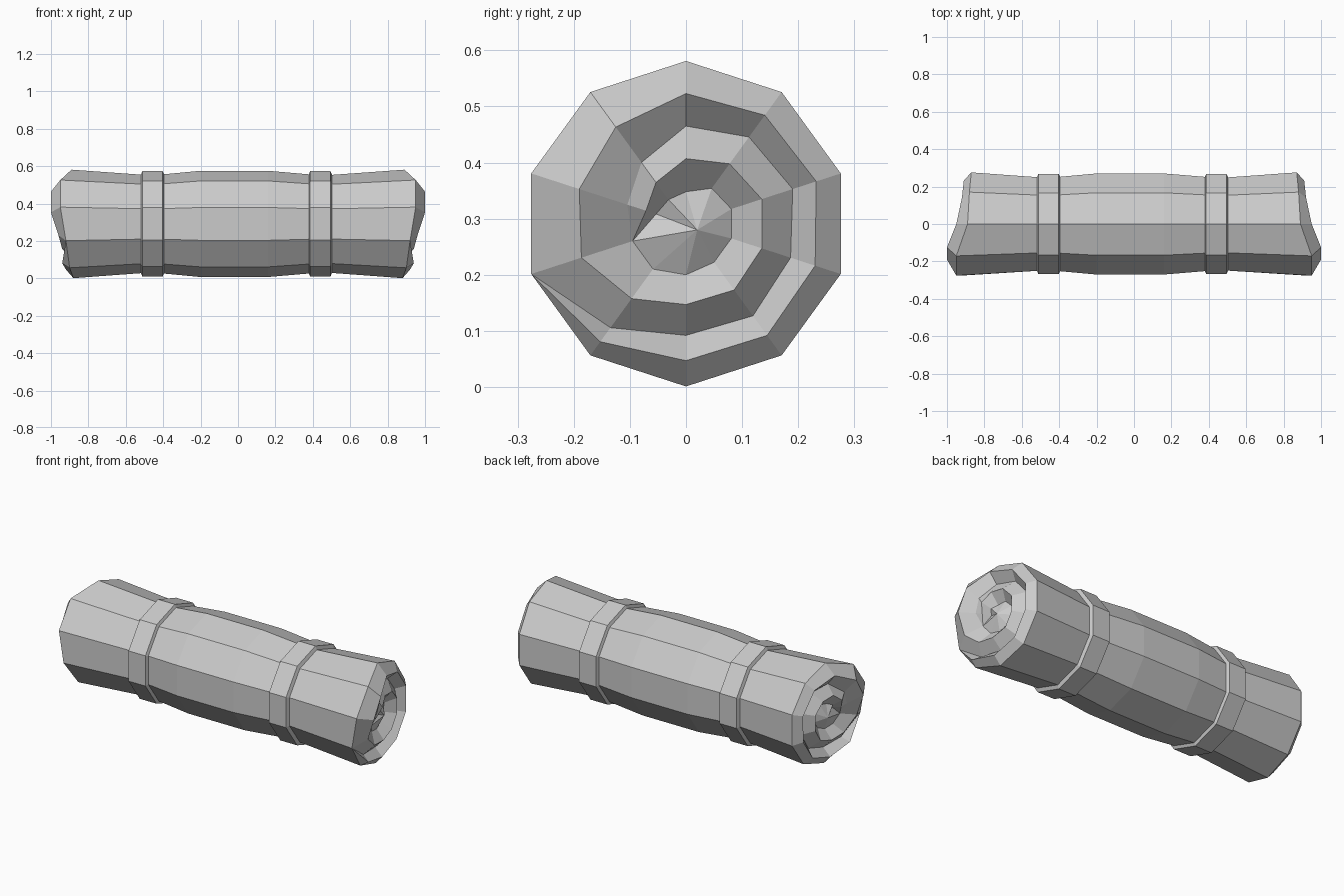
import bpy, bmesh, math

if "Cube" in bpy.data.objects:
    bpy.data.objects.remove(bpy.data.objects["Cube"])

N = 10
CZ = 0.291
START = math.radians(198)   # lower front corner, where the rolled edge begins


def point(x, r, k):
    a = START + k * math.tau / N
    return (x, r * math.cos(a), CZ + r * math.sin(a))


def finish(bm, name):
    bmesh.ops.recalc_face_normals(bm, faces=bm.faces)
    me = bpy.data.meshes.new(name)
    bm.to_mesh(me)
    bm.free()
    ob = bpy.data.objects.new(name, me)
    bpy.context.collection.objects.link(ob)
    return ob


def face(bm, verts):
    unique = list(dict.fromkeys(verts))
    if len(unique) > 2:
        bm.faces.new(unique)


def bridge(bm, a, b):
    for i in range(len(a)):
        j = (i + 1) % len(a)
        face(bm, (a[i], a[j], b[j], b[i]))


# Rolled end: ridge and valley lines spiral inwards for two turns
RIM_X = [.92, .90, .88, .87, .87, .87, .88, .89, .95, .95]
RIDGE_R = [.29, .26, .244, .246, .242, .244, .239, .232, .213, .20,
           .196, .165, .144, .146, .142, .142, .132, .116, .091, .075]
RIDGE_X = [.92, .94, .92, .91, .91, .91, .92, .95, 1.0, 1.0,
           .96, .94, .93, .92, .92, .92, .93, .94, .96, .94]
VALLEY_R = [.29, .229, .199, .203, .196, .20, .191, .174, .135, .11,
            .10, .10, .091, .085, .085, .085, .078, .057, .053, .056]


def rolled_end(bm, s):
    rim = [bm.verts.new(point(s * RIM_X[k], .29, k)) for k in range(N)]
    ridge, valley = [rim[0]], [rim[0]]
    for k in range(1, 2 * N):
        ridge.append(bm.verts.new(point(s * RIDGE_X[k], RIDGE_R[k], k)))
        valley.append(bm.verts.new(point(s * (RIDGE_X[k] - .045), VALLEY_R[k], k)))
    ridge.append(valley[N])
    valley.append(valley[N])
    rim_loop = rim + [rim[0]]
    centre = bm.verts.new((s * .92, .02, .28))
    for k in range(2 * N):
        face(bm, (ridge[k], ridge[k + 1], valley[k + 1], valley[k]))
        if k < N:
            face(bm, (rim_loop[k], rim_loop[k + 1], ridge[k + 1], ridge[k]))
            face(bm, (valley[k], valley[k + 1], ridge[k + N + 1], ridge[k + N]))
        else:
            face(bm, (valley[k], valley[k + 1], centre))
    return rim


# Bedroll body, pinched under the straps
bm = bmesh.new()
rings = [rolled_end(bm, -1)]
for x, r in ((-.5, .262), (-.4, .265), (-.2, .284), (.16, .284), (.38, .265), (.5, .262)):
    rings.append([bm.verts.new(point(x, r, k)) for k in range(N)])
rings.append(rolled_end(bm, 1))
for a, b in zip(rings, rings[1:]):
    bridge(bm, a, b)
finish(bm, "bedroll")

# Two bevelled straps
for name, cx in (("left_strap", -.457), ("right_strap", .44)):
    bm = bmesh.new()
    loops = [[bm.verts.new(point(cx + dx, r, k)) for k in range(N)]
             for dx, r in ((-.066, .255), (-.054, .282), (.054, .282), (.066, .255))]
    for i in range(4):
        bridge(bm, loops[i], loops[(i + 1) % 4])
    finish(bm, name)
